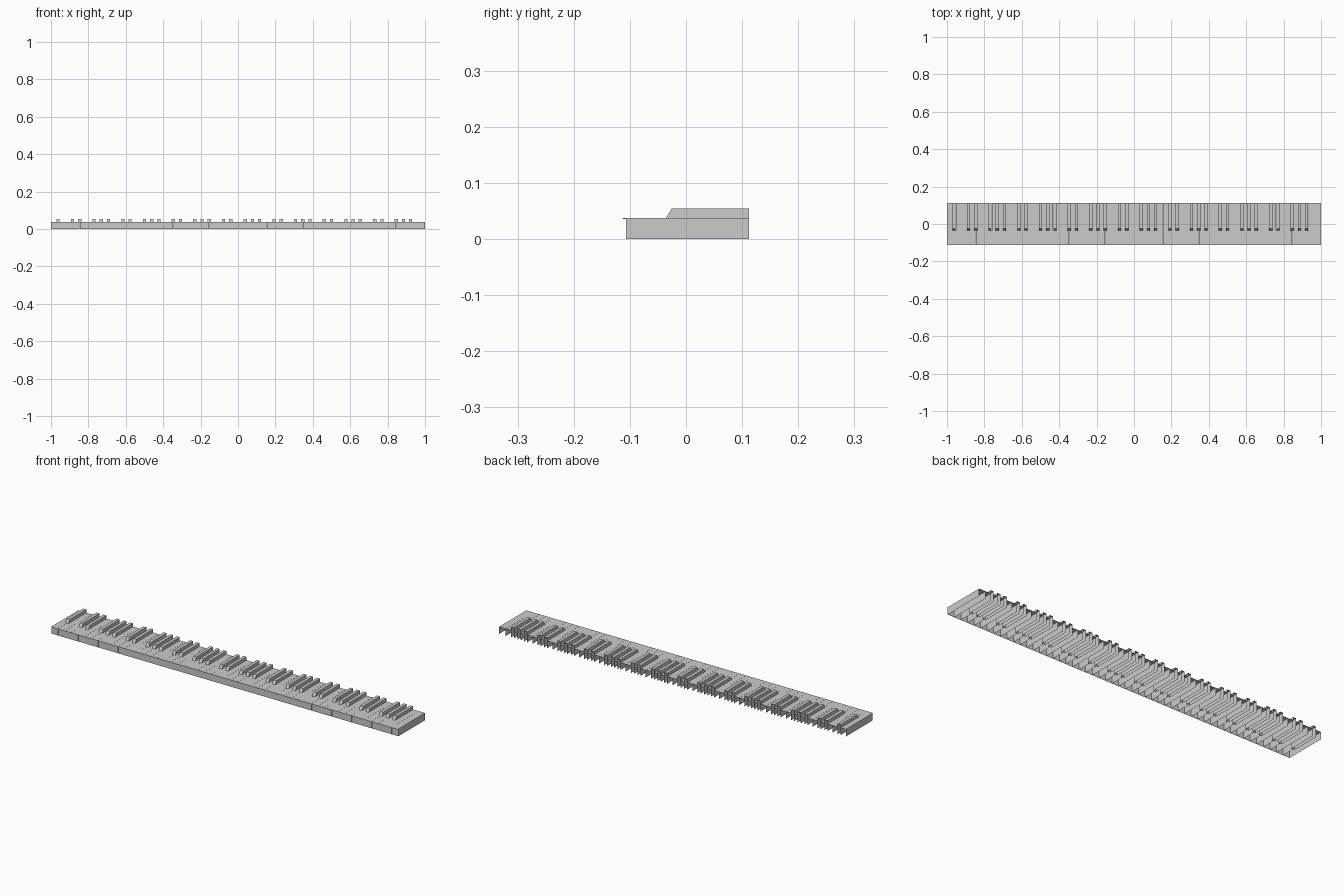
import bpy, bmesh

if "Cube" in bpy.data.objects:
    bpy.data.objects.remove(bpy.data.objects["Cube"])

N_WHITE = 52
PITCH = 2.0 / N_WHITE
GAP = 0.0002                 # half the slit between white keys
LIP, FRONT, BACK = -0.112, -0.107, 0.112
NOTCH = -0.036               # where the black keys begin
TOP, LIP_Z, BLACK_TOP = 0.0375, 0.0355, 0.0545
HALF = 0.0085                # half width of a black key


def finish(name, bm):
    bmesh.ops.remove_doubles(bm, verts=bm.verts, dist=1e-6)
    me = bpy.data.meshes.new(name)
    bm.to_mesh(me)
    bm.free()
    ob = bpy.data.objects.new(name, me)
    bpy.context.collection.objects.link(ob)


def add_face(bm, *pts):
    bm.faces.new([bm.verts.new(p) for p in pts])


def white_key(i, cut_left, cut_right):
    """Hollow key, open below and behind, notched beside black keys."""
    bm = bmesh.new()
    left, right = -1 + i * PITCH, -1 + (i + 1) * PITCH
    xl, xr = left + GAP, right - GAP
    tl = left + HALF + GAP if cut_left else xl
    tr = right - HALF - GAP if cut_right else xr
    # plan outline, open at the back
    path = [(xl, FRONT), (xr, FRONT)]
    path = ([(tl, BACK), (tl, NOTCH), (xl, NOTCH)] if cut_left else [(xl, BACK)]) + path
    path += [(xr, NOTCH), (tr, NOTCH), (tr, BACK)] if cut_right else [(xr, BACK)]
    # walls
    for a, b in zip(path, path[1:]):
        add_face(bm, (*a, 0), (*b, 0), (*b, TOP), (*a, TOP))
    # playing surface: head and tail
    add_face(bm, (xl, LIP, TOP), (xr, LIP, TOP), (xr, NOTCH, TOP), (xl, NOTCH, TOP))
    add_face(bm, (tl, NOTCH, TOP), (tr, NOTCH, TOP), (tr, BACK, TOP), (tl, BACK, TOP))
    # overhanging lip
    add_face(bm, (xl, LIP, LIP_Z), (xr, LIP, LIP_Z), (xr, LIP, TOP), (xl, LIP, TOP))
    add_face(bm, (xl, FRONT, LIP_Z), (xr, FRONT, LIP_Z), (xr, LIP, LIP_Z), (xl, LIP, LIP_Z))
    add_face(bm, (xl, FRONT, LIP_Z), (xl, LIP, LIP_Z), (xl, LIP, TOP), (xl, FRONT, TOP))
    add_face(bm, (xr, LIP, LIP_Z), (xr, FRONT, LIP_Z), (xr, FRONT, TOP), (xr, LIP, TOP))
    finish(f"white_key_{i + 1:02d}", bm)


def black_key(i):
    """Raised key with sloping front, open below and behind."""
    bm = bmesh.new()
    x = -1 + i * PITCH
    a, b = x - HALF, x + HALF
    z0, z1, slope = TOP - 0.001, BLACK_TOP, -0.025
    add_face(bm, (a, NOTCH, z0), (b, NOTCH, z0), (b, slope, z1), (a, slope, z1))
    add_face(bm, (a, slope, z1), (b, slope, z1), (b, BACK, z1), (a, BACK, z1))
    add_face(bm, (b, NOTCH, z0), (b, BACK, z0), (b, BACK, z1), (b, slope, z1))
    add_face(bm, (a, BACK, z0), (a, NOTCH, z0), (a, slope, z1), (a, BACK, z1))
    finish(f"black_key_{i:02d}", bm)


# The lowest key is an A; no black key sits at the B-C and E-F joints
def has_black(joint):
    return 0 < joint < N_WHITE and joint % 7 not in (2, 5)


for i in range(N_WHITE):
    white_key(i, has_black(i), has_black(i + 1))
    if has_black(i) and i < N_WHITE:
        black_key(i)
